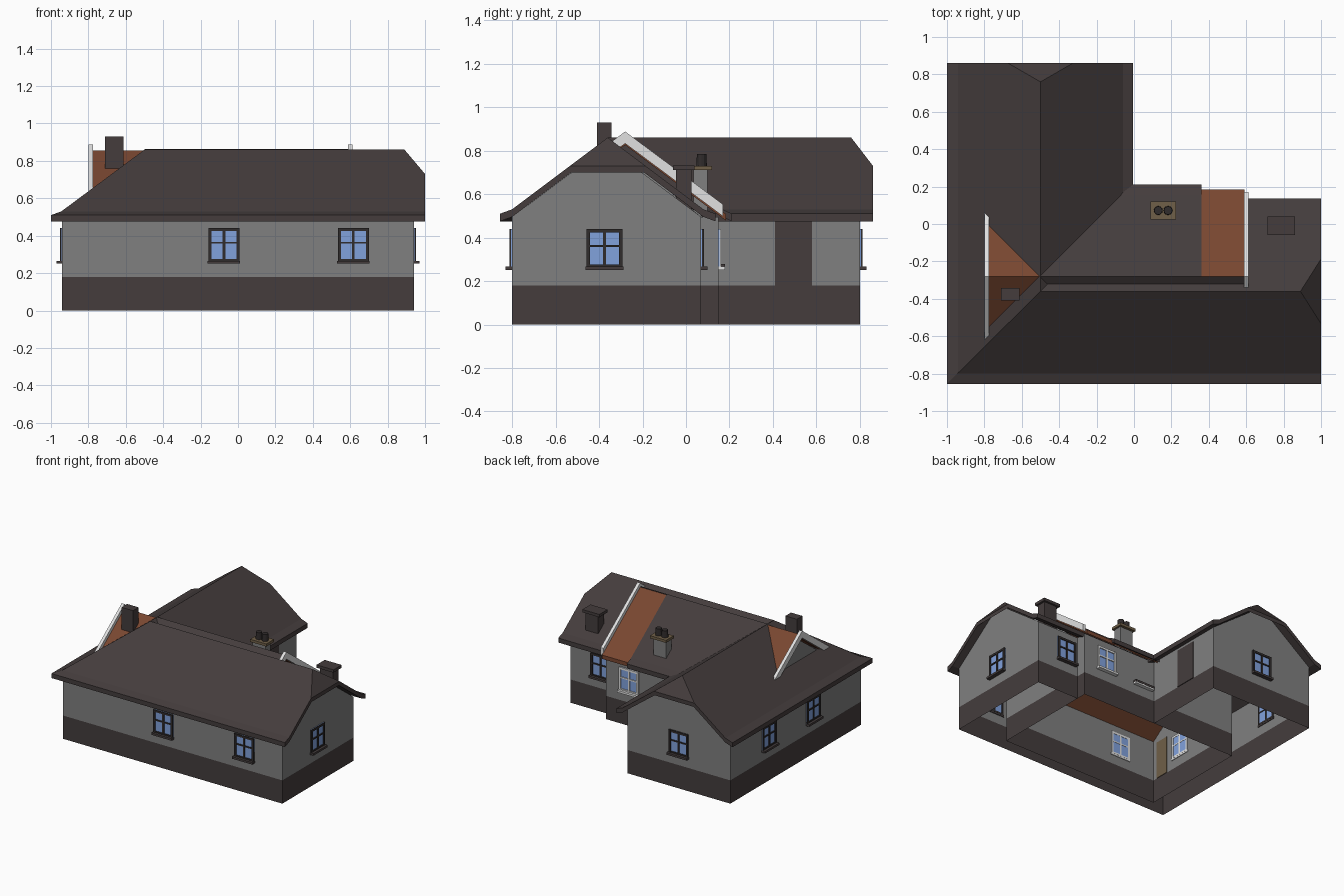
import bpy, bmesh, math
from mathutils import Matrix, Vector

if "Cube" in bpy.data.objects:
    bpy.data.objects.remove(bpy.data.objects["Cube"])


def material(name, r, g, b):
    m = bpy.data.materials.new(name)
    m.diffuse_color = (r, g, b, 1)
    m.use_nodes = True
    m.node_tree.nodes["Principled BSDF"].inputs["Base Color"].default_value = m.diffuse_color
    return m


SLATE = material("dark slate", .058, .046, .046)
WALL = material("grey render", .215, .215, .215)
CLAY = material("orange clay tile", .19, .062, .03)
WHITE = material("white paint", .75, .75, .75)
GLASS = material("blue glass", .22, .36, .72)
FRAME = material("dark window frame", .03, .025, .025)
TAN = material("tan stone", .16, .115, .065)


def finish(name, bm, *mats, normals=True):
    if normals:
        bmesh.ops.recalc_face_normals(bm, faces=bm.faces[:])
    me = bpy.data.meshes.new(name)
    bm.to_mesh(me)
    bm.free()
    for m in mats:
        me.materials.append(m)
    ob = bpy.data.objects.new(name, me)
    bpy.context.collection.objects.link(ob)
    return ob


def add_box(bm, x0, x1, y0, y1, z0, z1, mat=0):
    mx = Matrix.Translation(((x0 + x1) / 2, (y0 + y1) / 2, (z0 + z1) / 2)) @ \
        Matrix.Diagonal((x1 - x0, y1 - y0, z1 - z0, 1))
    vs = bmesh.ops.create_cube(bm, size=1, matrix=mx)["verts"]
    for f in {f for v in vs for f in v.link_faces}:
        f.material_index = mat


def box(name, mat, *dims):
    bm = bmesh.new()
    add_box(bm, *dims)
    return finish(name, bm, mat)


def slab(name, mat, axis, a, b, top, thick=.035, cuts=()):
    """Roof shell: a top profile, given a thickness, run along x or y, then trimmed."""
    bm = bmesh.new()
    prof = top + [(p, z - thick) for p, z in reversed(top)]
    vs = [bm.verts.new((a, p, z) if axis == "x" else (p, a, z)) for p, z in prof]
    f = bm.faces.new(vs)
    ext = bmesh.ops.extrude_face_region(bm, geom=[f])["geom"]
    d = Vector((b - a, 0, 0)) if axis == "x" else Vector((0, b - a, 0))
    bmesh.ops.translate(bm, verts=[g for g in ext if isinstance(g, bmesh.types.BMVert)], vec=d)
    for co, no in cuts:
        r = bmesh.ops.bisect_plane(bm, geom=bm.verts[:] + bm.edges[:] + bm.faces[:],
                                   plane_co=co, plane_no=no, clear_outer=True)
        edges = [g for g in r["geom_cut"] if isinstance(g, bmesh.types.BMEdge)]
        bmesh.ops.edgeloop_fill(bm, edges=edges)
    return finish(name, bm, mat)


def hip(name, pts, thick=.03):
    """Small triangular half-hip plate."""
    bm = bmesh.new()
    up = [bm.verts.new(p) for p in pts]
    lo = [bm.verts.new((x, y, z - thick)) for x, y, z in pts]
    bm.faces.new(up)
    bm.faces.new(lo[::-1])
    for i in range(3):
        j = (i + 1) % 3
        bm.faces.new((up[i], lo[i], lo[j], up[j]))
    finish(name, bm, SLATE)


# Main roofs: two ranges mitred along the front left hip, half-hipped at the free ends
corner, n = Vector((-1, -.855, 0)), Vector((-.495, .5, 0))
slab("main_roof", SLATE, "x", -1, 1,
     [(-.855, .51), (-.8, .53), (-.36, .86), (.08, .53), (.135, .51)],
     cuts=[(corner, n), ((.89, 0, .86), (.13, 0, .11))])
slab("wing_roof", SLATE, "y", -.855, .86,
     [(-1, .51), (-.94, .53), (-.5, .86), (-.06, .53), (-.005, .51)],
     cuts=[(corner, -n), ((0, .76, .86), (0, .13, .10))])
hip("main_half_hip", [(.89, -.36, .86), (1, -.533, .73), (1, -.187, .73)])
hip("wing_half_hip", [(-.5, .76, .86), (-.327, .86, .73), (-.673, .86, .73)])

# Older clay roof in the middle, partly covered by slate
slab("clay_roof", CLAY, "x", -.78, .59, [(-.74, .511), (-.28, .856), (.185, .507)], .03)
slab("slate_cover", SLATE, "x", -.5, .36, [(-.28, .863), (.155, .537), (.21, .51)])
slab("ridge_cover", SLATE, "x", -.5, .59, [(-.34, .818), (-.28, .863)], .02)
for nm, x in (("left", -.788), ("right", .6)):
    slab(nm + "_white_verge", WHITE, "x", x - .012, x + .012,
         [(-.74, .545), (-.28, .888), (.17, .553)], .055)


# Walls: thin sheets with a dark plinth band
def wall(bm, p, q, top=None):
    def face(pts, mat):
        bm.faces.new([bm.verts.new(c) for c in pts]).material_index = mat
    P, Q = [lambda z, c=c: (c[0], c[1], z) for c in (p, q)]
    face([P(0), Q(0), Q(.18), P(.18)], 1)
    mid = []
    for t, z in (top or []):         # gable points: fraction along wall, height
        mid.append((p[0] + (q[0] - p[0]) * t, p[1] + (q[1] - p[1]) * t, z))
    face([P(.18), Q(.18), Q(.495)] + mid[::-1] + [P(.495)], 0)


outer = [(-.94, -.8), (.94, -.8), (.94, .07), (.58, .07), (.58, .15),
         (-.06, .15), (-.06, .8), (-.94, .8)]
gable = [(.4, .755), (.6, .755)]
bm = bmesh.new()
for i, p in enumerate(outer):
    wall(bm, p, outer[(i + 1) % 8], gable if i in (1, 6) else None)
finish("outer_walls", bm, WALL, SLATE, normals=False)

inner = [(-.06, .15), (-.775, .15), (-.775, -.71), (.58, -.71), (.58, .07)]
bm = bmesh.new()
for i in range(4):
    wall(bm, inner[i], inner[i + 1], [(.5, .81)] if i in (1, 3) else None)
finish("inner_walls", bm, WALL, SLATE, normals=False)


# Windows: glass plate, frame bars, cross bars and sill; angle 0 faces the front
def window(name, x, y, angle, frame=FRAME, sill=SLATE):
    bm = bmesh.new()
    w, z0, z1 = .083, .262, .44
    add_box(bm, -w, w, -.004, .004, z0, z1, 1)
    for s in (-1, 1):
        a, b = sorted((s * w, s * (w - .016)))
        add_box(bm, a, b, -.012, .006, z0, z1)
    for a, b in ((z0, z0 + .014), (z1 - .016, z1), (.357, .367)):
        add_box(bm, -w, w, -.011, .006, a, b)
    add_box(bm, -.007, .007, -.01, .006, z0, z1)
    add_box(bm, -w - .004, w + .004, -.03, .005, .25, .266, 2)
    ob = finish(name, bm, frame, GLASS, sill)
    ob.location = (x, y, 0)
    ob.rotation_euler.z = math.radians(angle)


for i, (x, y, a) in enumerate([(-.075, -.8, 0), (.617, -.8, 0), (.94, -.375, 90), (.68, .07, 180),
                               (-.5, .8, 180), (-.94, .33, 270), (-.94, -.21, 270)]):
    window(f"window_{i + 1}", x, y, a)
for i, (x, y, a) in enumerate([(.38, .15, 180), (-.47, -.71, 0), (-.775, -.42, 270)]):
    window(f"white_window_{i + 1}", x, y, a, WHITE, WHITE)
box("back_ledge", SLATE, -.04, .13, .15, .18, .262, .278)
box("back_ledge_underside", WHITE, -.04, .13, .15, .178, .25, .262)

# Doors
box("wing_door", SLATE, -.062, -.055, .41, .58, .18, .475)
box("inner_door", TAN, -.78, -.77, -.67, -.56, .18, .47)

# Chimneys
box("left_chimney", SLATE, -.71, -.612, -.41, -.342, .6, .93)
box("right_chimney", SLATE, .735, .845, -.045, .025, .5, .715)
box("right_chimney_cap", SLATE, .715, .86, -.06, .04, .71, .732)
box("stone_chimney", WALL, .1, .21, .035, .1, .5, .715)
box("stone_chimney_cap", TAN, .087, .225, .025, .12, .71, .73)
for i, x in enumerate((.13, .182)):
    bm = bmesh.new()
    bmesh.ops.create_cone(bm, cap_ends=True, segments=12, radius1=.024, radius2=.022, depth=.055,
                          matrix=Matrix.Translation((x, .072, .756)))
    finish(f"chimney_pot_{i + 1}", bm, FRAME)
